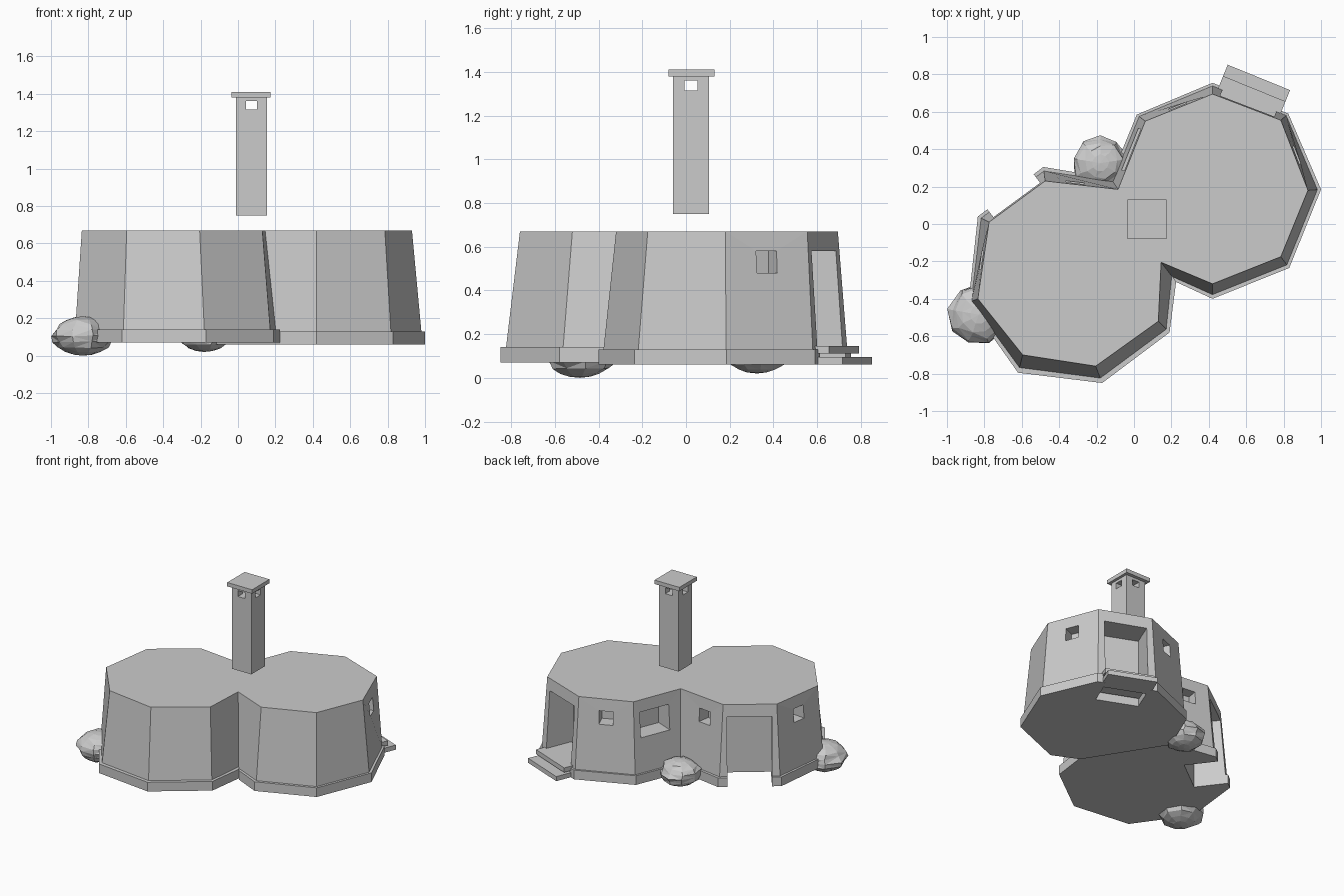
import bpy, bmesh, math, random
from mathutils import Vector, Matrix

if "Cube" in bpy.data.objects:
    bpy.data.objects.remove(bpy.data.objects["Cube"])

GREY = (0.6, 0.6, 0.6, 1)
plaster = bpy.data.materials.new("plain grey")
plaster.use_nodes = True
plaster.diffuse_color = GREY
plaster.node_tree.nodes["Principled BSDF"].inputs["Base Color"].default_value = GREY


def finish(name, bm):
    bmesh.ops.recalc_face_normals(bm, faces=bm.faces[:])
    mesh = bpy.data.meshes.new(name)
    bm.to_mesh(mesh)
    bm.free()
    mesh.materials.append(plaster)
    obj = bpy.data.objects.new(name, mesh)
    bpy.context.collection.objects.link(obj)
    return obj


def loft(name, low, high, z0, z1):
    """Closed solid between two matching outlines."""
    bm = bmesh.new()
    a = [bm.verts.new((x, y, z0)) for x, y in low]
    b = [bm.verts.new((x, y, z1)) for x, y in high]
    bm.faces.new(a)
    bm.faces.new(b)
    for i in range(len(a)):
        j = (i + 1) % len(a)
        bm.faces.new((a[i], a[j], b[j], b[i]))
    return finish(name, bm)


def box(name, center, size, angle=0):
    bm = bmesh.new()
    bmesh.ops.create_cube(bm, size=1, matrix=Matrix.Translation(center)
                          @ Matrix.Rotation(angle, 4, 'Z') @ Matrix.Diagonal((*size, 1)))
    return finish(name, bm)


def cut(targets, cutter):
    for target in targets:
        mod = target.modifiers.new("opening", 'BOOLEAN')
        mod.operation = 'DIFFERENCE'
        mod.solver = 'EXACT'
        mod.object = cutter
        bpy.context.view_layer.objects.active = target
        bpy.ops.object.modifier_apply(modifier=mod.name)
    bpy.data.objects.remove(cutter)


# Outlines: plinth and roof corners of the two joined octagonal rooms
plinth = [Vector(p) for p in (
    (.225, -.31), (.42, -.4), (.83, -.235), (1, .185), (.825, .59), (.42, .755),
    (.015, .585), (-.125, .245), (-.485, .305), (-.835, .04), (-.885, -.42),
    (-.62, -.795), (-.17, -.85), (.19, -.58))]
roof = [Vector(p) for p in (
    (.145, -.205), (.42, -.32), (.785, -.175), (.93, .18), (.785, .555), (.42, .695),
    (.06, .55), (-.085, .185), (-.475, .23), (-.775, .01), (-.835, -.4),
    (-.595, -.7), (-.205, -.76), (.13, -.52))]
foot = [p.lerp(r, .28) for p, r in zip(plinth, roof)]

walls = loft("walls", foot, roof, .13, .67)
right_part, left_part = plinth[:8], plinth[7:] + plinth[:1]
large_plinth = loft("east_plinth", right_part, right_part, .06, .13)
small_plinth = loft("west_plinth", left_part, left_part, .07, .14)


def wall_frame(i):
    """Middle, outward direction and yaw of one wall."""
    a, b = plinth[i], plinth[(i + 1) % len(plinth)]
    along = (b - a).normalized()
    return (a + b) / 2, Vector((along.y, -along.x)), math.atan2(along.y, along.x)


def opening(i, width, z0, z1, depth, targets):
    mid, out, yaw = wall_frame(i)
    mid = mid + out * (.1 - depth) / 2
    cut(targets, box("cutter", (mid.x, mid.y, (z0 + z1) / 2), (width, depth + .1, z1 - z0), yaw))


# Doorways run down through the plinth
opening(4, .31, .0, .58, .24, [walls, large_plinth])
opening(8, .31, .0, .58, .24, [walls, small_plinth])
# Windows
opening(6, .24, .39, .58, .18, [walls])
for side in (3, 5, 7, 9):
    opening(side, .1, .48, .58, .14, [walls])

# Steps at the east doorway
mid, out, yaw = wall_frame(4)
for name, inner, outer, z in (("lower_step", -.06, .12, .078), ("upper_step", -.22, .055, .128)):
    c = mid + out * (inner + outer) / 2
    box(name, (c.x, c.y, z), (.36, outer - inner, .035), yaw)

# Chimney with crossing smoke holes and a cap
chimney = box("chimney", (.072, .022, 1.065), (.165, .165, .63))
for size in ((.06, .4, .045), (.4, .06, .045)):
    cut([chimney], box("cutter", (.072, .022, 1.338), size))
box("chimney_cap", (.07, .025, 1.395), (.21, .21, .03))


# Jagged layered boulders
def boulder(name, center, size, seed):
    rng = random.Random(seed)
    bm = bmesh.new()
    bmesh.ops.create_uvsphere(bm, u_segments=9, v_segments=10, radius=1)
    for v in bm.verts:
        v.co.x *= rng.uniform(.84, 1.03)
        v.co.y *= rng.uniform(.84, 1.03)
        v.co.z += rng.uniform(-.06, .06) * (1 - abs(v.co.z))
        v.co = Vector(center) + Matrix.Diagonal(size) @ v.co
    bmesh.ops.triangulate(bm, faces=bm.faces[:])
    return finish(name, bm)


boulder("west_boulder", (-.83, -.485, .105), (.17, .175, .105), 3)
boulder("north_boulder", (-.18, .325, .115), (.155, .155, .095), 8)
